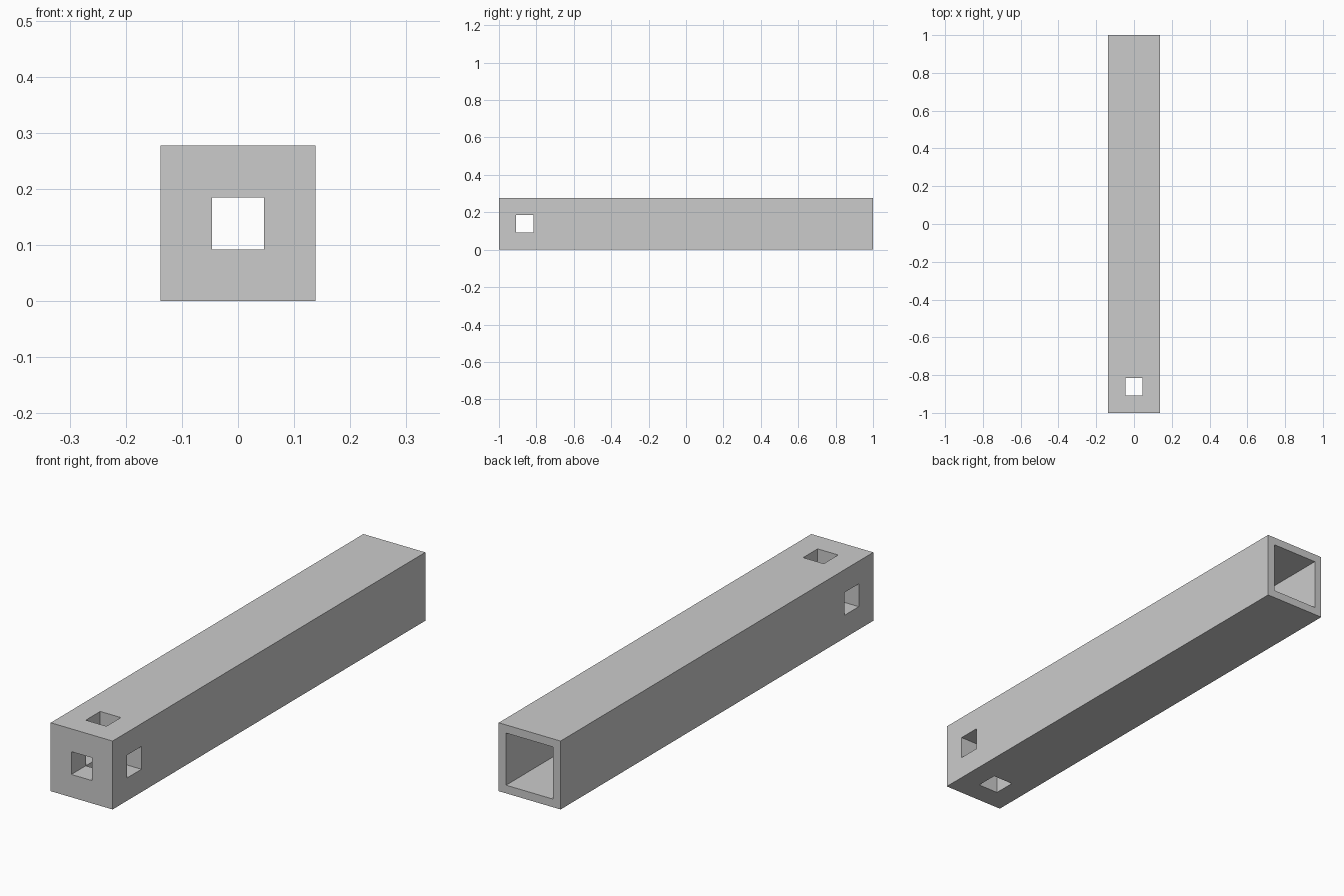
import bpy

if "Cube" in bpy.data.objects:
    bpy.data.objects.remove(bpy.data.objects["Cube"])

L = 2.0          # length
W = 0.277        # outer width and height
H = W / 3        # square hole size
T = 0.033        # tube wall thickness
EXTRA = 0.05     # cutter overshoot


def box(name, lo, hi):
    """Axis-aligned box between two corners."""
    bpy.ops.mesh.primitive_cube_add(size=1)
    ob = bpy.context.object
    ob.name = name
    for v in ob.data.vertices:
        v.co = [h if c > 0 else l for c, l, h in zip(v.co, lo, hi)]
    return ob


# Square bar
bar = box("square_tube", (-W / 2, -L / 2, 0), (W / 2, L / 2, W))

# Deep cavity open at the back, ending at the cubic front block
cutters = [box("cavity_cutter", (-W / 2 + T, -L / 2 + W, T),
               (W / 2 - T, L / 2 + EXTRA, W - T))]

# Three square holes crossing in the middle of the front block
centre = (0, -L / 2 + W / 2, W / 2)
for axis, name in enumerate(("side_hole", "front_hole", "top_hole")):
    half = [H / 2] * 3
    half[axis] = W / 2 + EXTRA
    cutters.append(box(name + "_cutter",
                       [c - h for c, h in zip(centre, half)],
                       [c + h for c, h in zip(centre, half)]))

# Cut everything out of the bar
for cutter in cutters:
    mod = bar.modifiers.new(cutter.name, 'BOOLEAN')
    mod.operation = 'DIFFERENCE'
    mod.solver = 'EXACT'
    mod.object = cutter
    bpy.context.view_layer.objects.active = bar
    bpy.ops.object.modifier_apply(modifier=mod.name)
for cutter in cutters:
    bpy.data.objects.remove(cutter, do_unlink=True)
